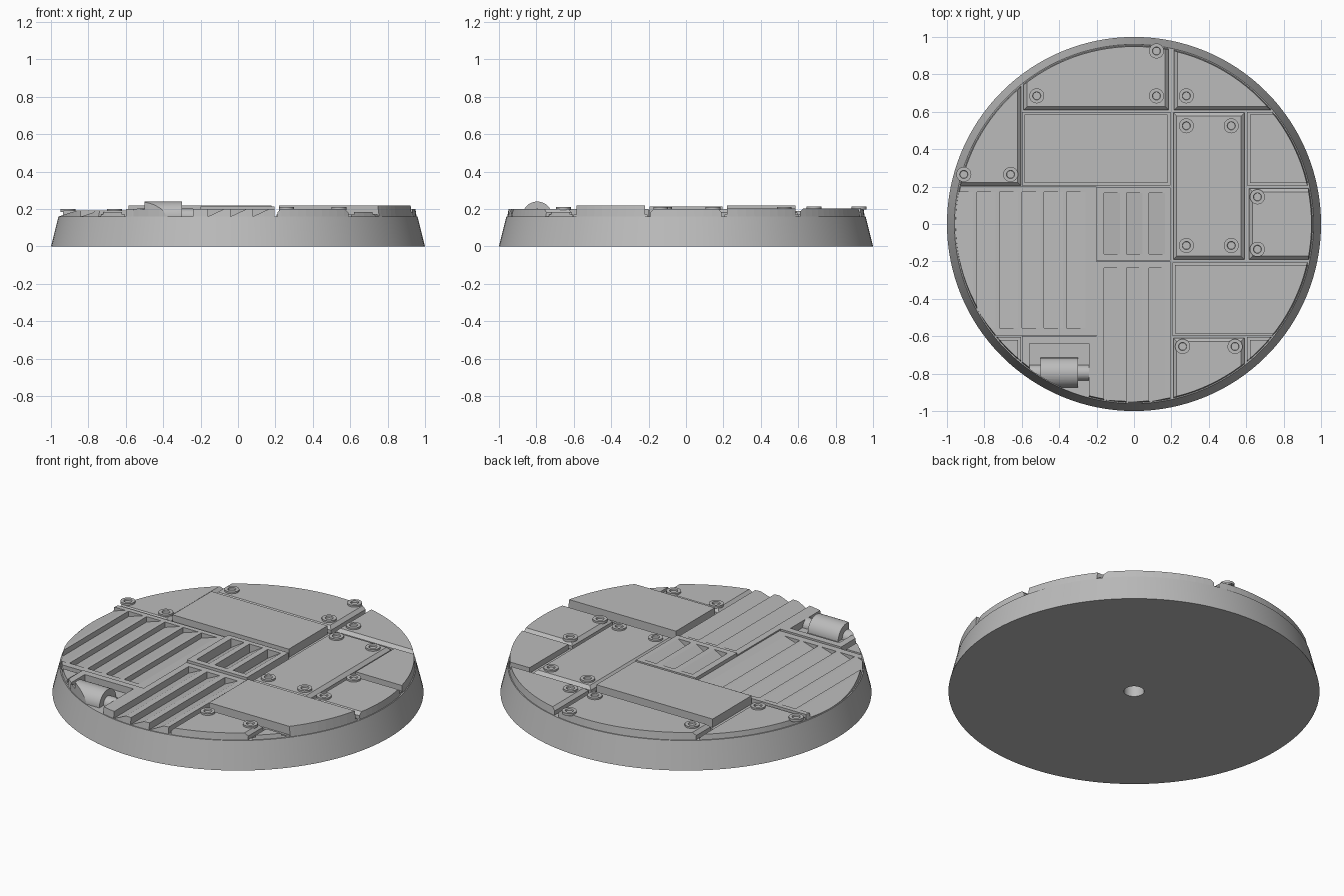
import bpy, bmesh, math
from mathutils import Matrix, Vector

cube = bpy.data.objects.get("Cube")
if cube:
    bpy.data.objects.remove(cube, do_unlink=True)

grey = bpy.data.materials.new("plain_grey")
grey.use_nodes = True
COLOUR = (0.5, 0.5, 0.5, 1)
grey.diffuse_color = COLOUR
grey.node_tree.nodes["Principled BSDF"].inputs["Base Color"].default_value = COLOUR

FLOOR = 0.16
RIM = 0.957


def finish(name, bm, smooth=False):
    mesh = bpy.data.meshes.new(name)
    bmesh.ops.recalc_face_normals(bm, faces=bm.faces)
    bm.to_mesh(mesh)
    bm.free()
    mesh.materials.append(grey)
    obj = bpy.data.objects.new(name, mesh)
    bpy.context.collection.objects.link(obj)
    if smooth:
        bpy.ops.object.select_all(action="DESELECT")
        obj.select_set(True)
        bpy.context.view_layer.objects.active = obj
        bpy.ops.object.shade_smooth_by_angle(angle=math.radians(30))
    return obj


def lathe(bm, profile, at=(0, 0, 0), steps=32):
    verts = [bm.verts.new((r, 0, z)) for r, z in profile]
    edges = [bm.edges.new(pair) for pair in zip(verts, verts[1:])]
    spun = bmesh.ops.spin(bm, geom=verts + edges, cent=(0, 0, 0), axis=(0, 0, 1),
                          angle=math.tau, steps=steps, use_duplicate=False)
    fresh = [v for v in bm.verts if v.is_valid and not v.tag]
    bmesh.ops.remove_doubles(bm, verts=fresh, dist=0.0005)
    fresh = [v for v in bm.verts if not v.tag]
    bmesh.ops.translate(bm, verts=fresh, vec=at)
    for v in fresh:
        v.tag = True


def cut(bm, point, normal):
    geom = bm.verts[:] + bm.edges[:] + bm.faces[:]
    done = bmesh.ops.bisect_plane(bm, geom=geom, plane_co=point, plane_no=normal,
                                  clear_outer=True, dist=1e-5)
    edges = [e for e in done["geom_cut"] if isinstance(e, bmesh.types.BMEdge)]
    if edges:
        bmesh.ops.holes_fill(bm, edges=edges, sides=0)


def piece(target, x0, x1, y0, y1, top, planes=(), chamfer=0):
    """Slab of the round deck, trimmed to a rectangle and extra planes."""
    bm = bmesh.new()
    low = FLOOR - 0.02
    bmesh.ops.create_cone(bm, cap_ends=True, segments=128, radius1=RIM, radius2=RIM - 0.008,
                          depth=top - low, matrix=Matrix.Translation((0, 0, (top + low) / 2)))
    for x, y, n in ((x0, 0, (-1, 0, 0)), (x1, 0, (1, 0, 0)),
                    (0, y0, (0, -1, 0)), (0, y1, (0, 1, 0))):
        cut(bm, (x, y, 0), n)
        if chamfer:
            cut(bm, (x, y, top - chamfer), Vector(n) + Vector((0, 0, 1)))
    for point, normal in planes:
        cut(bm, point, normal)
    part = bpy.data.meshes.new("temporary_part")
    bm.to_mesh(part)
    bm.free()
    target.from_mesh(part)
    bpy.data.meshes.remove(part)


# Tapered base with a blind hole underneath
base = bmesh.new()
lathe(base, [(0, 0.1), (0.055, 0.1), (0.055, 0), (1, 0), (0.96, FLOOR), (0, FLOOR)], steps=128)
finish("base", base, smooth=True)

# Chamfered deck plates
for name, bounds, top in (
        ("back_plate", (-0.59, 0.185, 0.61, 1), 0.203),
        ("back_left_plate", (0.215, 1, 0.61, 1), 0.203),
        ("side_plate", (-1, -0.605, 0.205, 1), 0.19),
        ("centre_left_plate", (0.21, 0.59, -0.19, 0.595), 0.2),
        ("left_plate", (0.615, 1, -0.19, 0.19), 0.2),
        ("front_left_plate", (0.21, 0.59, -1, -0.61), 0.2)):
    bm = bmesh.new()
    piece(bm, *bounds, top, chamfer=0.018)
    finish(name, bm)

# Plain blocks standing on a thin ledge
for name, (x0, x1, y0, y1), top in (
        ("raised_back_block", (-0.6, 0.195, 0.205, 0.6), 0.22),
        ("raised_left_block", (0.205, 1, -0.6, -0.205), 0.22),
        ("left_back_block", (0.605, 1, 0.205, 0.6), 0.203),
        ("front_left_corner", (0.605, 1, -1, -0.605), 0.185),
        ("front_right_corner", (-1, -0.605, -1, -0.605), 0.185)):
    bm = bmesh.new()
    piece(bm, x0, x1, y0, y1, FLOOR + 0.01)
    piece(bm, x0 + 0.015, x1 - 0.015, y0 + 0.015, y1 - 0.015, top)
    finish(name, bm)


# Louvred panels: frame, bars and sloping slats
def louvres(name, x0, x1, y0, y1, top, slots, length, slot_y0, slot_y1):
    bm = bmesh.new()
    piece(bm, x0, x1, slot_y1, y1, top)
    if slot_y0 > y0:
        piece(bm, x0, x1, y0, slot_y0, top)
    ends = [x0] + [s + length for s in slots]
    for a, b in zip(ends, slots + [x1]):
        if b - a > 0.001:
            piece(bm, a, b, slot_y0, slot_y1, top)
    drop = top - FLOOR
    for s in slots:
        slope = ((s + length, 0, top), (-drop, 0, length))
        piece(bm, s, s + length, slot_y0, slot_y1, top, planes=[slope])
    finish(name, bm)


small_slots = [-0.16, -0.04, 0.08]
louvres("large_louvre", -1, -0.2, -0.595, 0.2, 0.192,
        [-0.96 + 0.12 * i for i in range(6)], 0.1, -0.555, 0.17)
louvres("small_louvre", -0.2, 0.195, -0.195, 0.195, 0.213, small_slots, 0.085, -0.16, 0.165)
louvres("front_louvre", -0.2, 0.195, -1, -0.2, 0.2, small_slots, 0.085, -1, -0.235)

# Frame around the canister
bm = bmesh.new()
piece(bm, -0.6, -0.2, -0.64, -0.6, 0.2)
piece(bm, -0.6, -0.56, -1, -0.64, 0.2)
piece(bm, -0.24, -0.2, -1, -0.64, 0.2)
finish("canister_frame", bm)

# Canister and pipe, trimmed to the rim
bm = bmesh.new()
bmesh.ops.create_cone(bm, cap_ends=True, segments=96, radius1=RIM, radius2=RIM, depth=1)
trimmer = finish("rim_trimmer", bm)
trimmer.hide_render = True
trimmer.hide_viewport = True
for name, radius, x0, x1 in (("canister", 0.08, -0.5, -0.3), ("pipe", 0.042, -0.56, -0.24)):
    bm = bmesh.new()
    place = Matrix.Translation(((x0 + x1) / 2, -0.795, FLOOR)) @ Matrix.Rotation(math.pi / 2, 4, "Y")
    bmesh.ops.create_cone(bm, cap_ends=True, segments=32, radius1=radius, radius2=radius,
                          depth=x1 - x0, matrix=place)
    cut(bm, (0, 0, FLOOR - 0.04), (0, 0, -1))
    obj = finish(name, bm, smooth=True)
    trim = obj.modifiers.new("trim", "BOOLEAN")
    trim.operation = "INTERSECT"
    trim.object = trimmer

# Ring bolts
bolts = bmesh.new()
for x, y, z in ((-0.52, 0.685, 0.203), (0.12, 0.685, 0.203), (0.12, 0.925, 0.203),
                (0.28, 0.685, 0.203), (-0.66, 0.265, 0.19), (-0.91, 0.265, 0.19),
                (0.28, 0.525, 0.2), (0.52, 0.525, 0.2), (0.28, -0.115, 0.2), (0.52, -0.115, 0.2),
                (0.66, 0.145, 0.2), (0.66, -0.135, 0.2), (0.26, -0.655, 0.2), (0.54, -0.655, 0.2)):
    lathe(bolts, [(0.04, -0.005), (0.04, 0.01), (0.022, 0.01), (0.02, 0.001), (0, 0.001)],
          at=(x, y, z), steps=24)
finish("ring_bolts", bolts, smooth=True)
